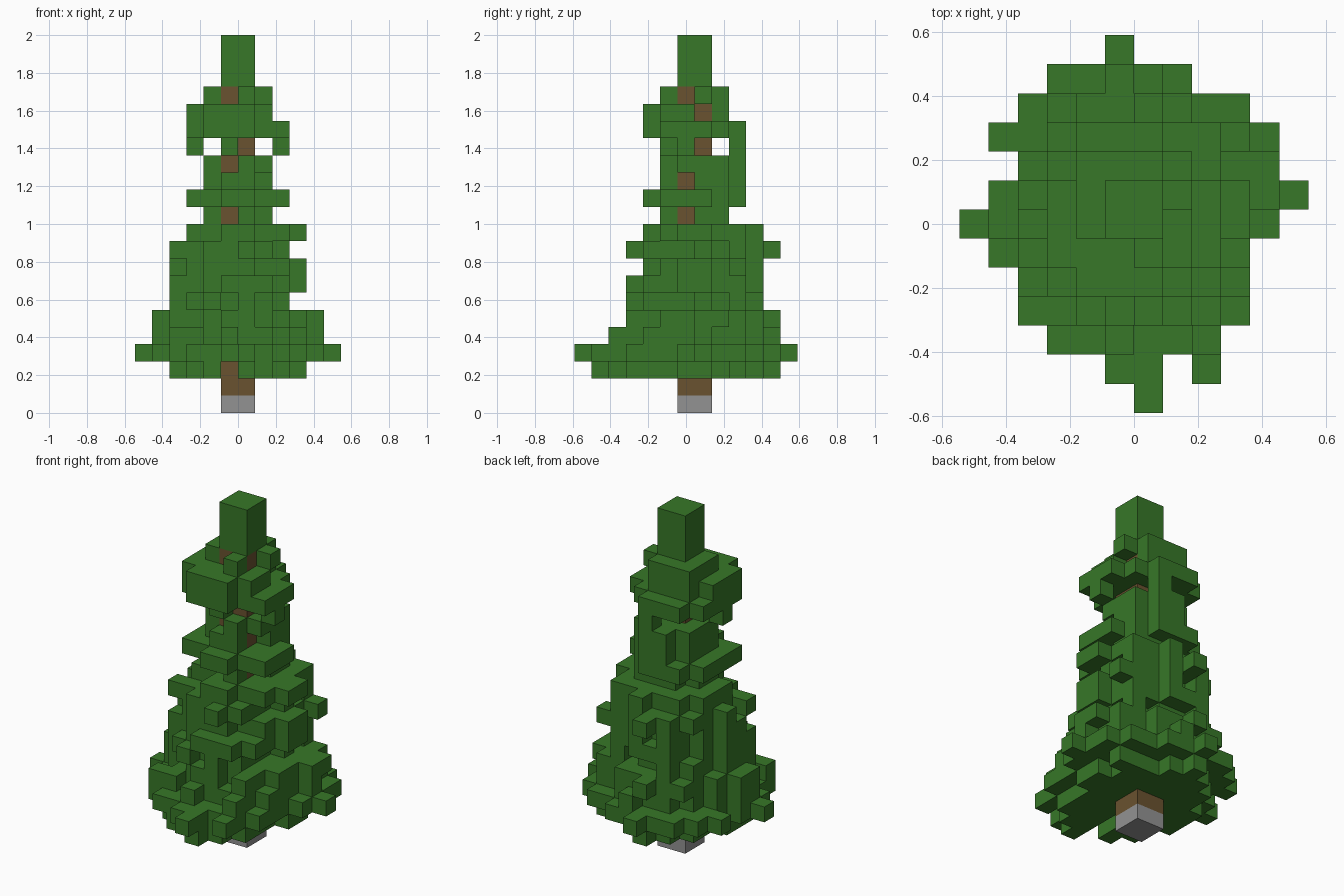
import bpy, bmesh, random
from mathutils import Vector

random.seed(11)
V = 2 / 22  # block size

old = bpy.data.objects.get("Cube")
if old:
    bpy.data.objects.remove(old, do_unlink=True)


def material(name, rgb):
    m = bpy.data.materials.new(name)
    m.use_nodes = True
    m.diffuse_color = (*rgb, 1)
    m.node_tree.nodes["Principled BSDF"].inputs["Base Color"].default_value = (*rgb, 1)
    return m


GREEN = material("needle green", (0.038, 0.186, 0.021))
BROWN = material("bark brown", (0.142, 0.084, 0.029))
GREY = material("stone grey", (0.29, 0.29, 0.29))


def column(name, low, high, mat):
    """Two-by-two block column between two layer heights."""
    bpy.ops.mesh.primitive_cube_add(size=1, location=(0, V / 2, (low + high) / 2 * V))
    ob = bpy.context.object
    ob.name = name
    ob.scale = (2 * V, 2 * V, (high - low) * V)
    ob.data.materials.append(mat)


column("base", 0, 1, GREY)
column("trunk", 1, 19, BROWN)
column("tree_top", 19, 22, GREEN)

# Outline of the whole foliage: first and last block of each row, front to back
rows = [(0, 0), (-1, 2), (-3, 2), (-4, 3), (-4, 3), (-5, 3), (-6, 4),
        (-5, 5), (-4, 4), (-5, 4), (-4, 3), (-3, 1), (-1, -1)]
outline = {(i, j - 6) for j, (a, b) in enumerate(rows) for i in range(a, b + 1)}
outline.remove((1, -5))

# Reach of each layer from the lowest up: left, right, front, back
reach = [(-4, 3, -5, 5), (-6, 5, -6, 6), (-5, 4, -4, 5), (-5, 4, -3, 5),
         (-4, 2, -3, 4), (-4, 3, -3, 4), (-4, 3, -2, 4), (-4, 2, -3, 5),
         (-3, 3, -2, 4), (-2, 1, -1, 2), (-3, 2, -2, 3), (-2, 1, -1, 3),
         (-2, 1, -1, 3), None, (-3, 2, -2, 3), (-3, 1, -2, 2), (-2, 1, -1, 2)]

# Gaps where the bark shows through, by layer
front_gap = {2: -1, 11: -1, 14: -1, 18: -1}
side_gap = {11: 0, 13: 0, 17: 1, 18: 0}

trunk_cells = {(i, j) for i in (-1, 0) for j in (0, 1)}
upright = {c: random.random() for c in sorted(outline)}  # makes upright ridges
leaves = set()


def grow_layer(k, box):
    """Ragged elliptical layer that touches all four sides of its box."""
    x0, x1, y0, y1 = box
    cx, cy = (x0 + x1) / 2, (y0 + y1) / 2
    rx, ry = (x1 - x0 + 1) / 2, (y1 - y0 + 1) / 2
    core, rough = (0.69, 0.23) if k < 11 else (0.85, 0.14)
    dist = {}
    for i, j in outline - trunk_cells:
        gap = (j < 0 and front_gap.get(k) == i) or (i > 0 and side_gap.get(k) == j)
        if x0 <= i <= x1 and y0 <= j <= y1 and not gap:
            dist[i, j] = (((i - cx) / rx) ** 2 + ((j - cy) / ry) ** 2) ** 0.5
    kept = {c for c in sorted(dist)
            if dist[c] < core + rough * (upright[c] + random.random())}
    for axis, edge in ((0, x0), (0, x1), (1, y0), (1, y1)):
        if not any(c[axis] == edge for c in kept):
            kept.add(min((c for c in sorted(dist) if c[axis] == edge), key=dist.get))
    leaves.update((i, j, k) for i, j in kept)


for n, box in enumerate(reach):
    if box:
        grow_layer(n + 2, box)

# Loose tufts in the narrow neck, and the ridges behind and in front
leaves.update((i, j, 15) for i, j in ((-3, 0), (2, 0), (-1, -1), (0, 3)))
leaves.update((i, 2, k) for i in (-2, -1) for k in (16, 17))
leaves.update([(-3, 0, 16), (2, 0, 16), (0, 3, 16)])
leaves.update((2, j, k) for j in (-3, -2) for k in range(2, 6))

# Fill the lowest branches out to the full outline
covered = {(i, j) for i, j, k in leaves}
leaves.update((i, j, 3) for i, j in outline - covered - trunk_cells)

# Build only the block faces that are open to the air
solid = leaves | {(i, j, k) for i, j in trunk_cells for k in range(22)}
bm = bmesh.new()
for cell in sorted(leaves):
    for axis in range(3):
        for sign in (-1, 1):
            step = [0, 0, 0]
            step[axis] = sign
            if tuple(c + s for c, s in zip(cell, step)) in solid:
                continue
            n = Vector(step)
            u, w = Vector((0, 0, 0)), Vector((0, 0, 0))
            u[(axis + 1) % 3] = 1
            w[(axis + 2) % 3] = sign
            mid = Vector((cell[0] + 0.5, cell[1], cell[2] + 0.5)) + n / 2
            corners = (-u - w, u - w, u + w, w - u)
            bm.faces.new([bm.verts.new((mid + c / 2) * V) for c in corners])
bmesh.ops.remove_doubles(bm, verts=bm.verts, dist=V / 100)
mesh = bpy.data.meshes.new("foliage")
bm.to_mesh(mesh)
bm.free()
mesh.materials.append(GREEN)
bpy.context.collection.objects.link(bpy.data.objects.new("foliage", mesh))
